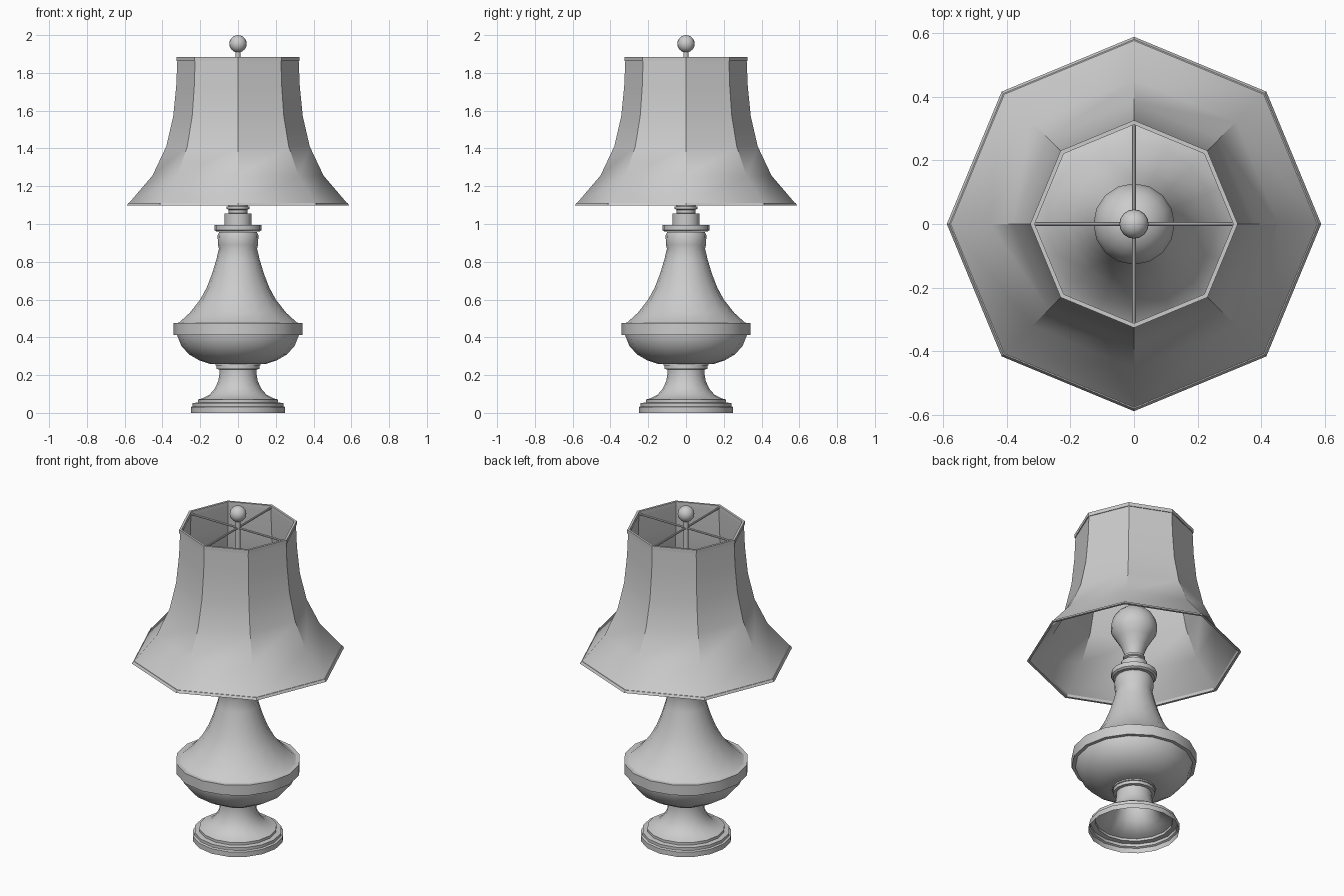
import bpy, bmesh, math
from mathutils import Vector

if "Cube" in bpy.data.objects:
    bpy.data.objects.remove(bpy.data.objects["Cube"])


def smooth(obj, angle=38):
    bpy.ops.object.select_all(action='DESELECT')
    obj.select_set(True)
    bpy.context.view_layer.objects.active = obj
    bpy.ops.object.shade_smooth_by_angle(angle=math.radians(angle))


def finish(name, bm):
    bmesh.ops.remove_doubles(bm, verts=bm.verts, dist=1e-5)
    me = bpy.data.meshes.new(name)
    bm.to_mesh(me)
    bm.free()
    obj = bpy.data.objects.new(name, me)
    bpy.context.collection.objects.link(obj)
    smooth(obj)
    return obj


def lathe(name, profile, sides=16, closed=False):
    """Spin (radius, z) points, listed from bottom to top, around z."""
    bm = bmesh.new()
    rings = []
    for i in range(sides):
        a = 2 * math.pi * i / sides
        rings.append([bm.verts.new((r * math.cos(a), r * math.sin(a), z))
                      for r, z in profile])
    n = len(profile)
    for i in range(sides):
        p, q = rings[i], rings[(i + 1) % sides]
        for j in range(n if closed else n - 1):
            k = (j + 1) % n
            bm.faces.new((p[j], q[j], q[k], p[k]))
    return finish(name, bm)


def rod(name, a, b, radius, sides=8):
    a, b = Vector(a), Vector(b)
    bm = bmesh.new()
    bmesh.ops.create_cone(bm, cap_ends=True, segments=sides, radius1=radius,
                          radius2=radius, depth=(b - a).length)
    rot = (b - a).to_track_quat('Z', 'Y').to_matrix()
    for v in bm.verts:
        v.co = rot @ v.co + (a + b) / 2
    return finish(name, bm)


# Hollow stepped foot with flared stem
lathe("foot", [(0.25, 0), (0.25, 0.03), (0.24, 0.035), (0.24, 0.052),
               (0.213, 0.055), (0.213, 0.07), (0.19, 0.077), (0.15, 0.097),
               (0.122, 0.13), (0.104, 0.17), (0.098, 0.21), (0.098, 0.23),
               (0.115, 0.232), (0.115, 0.25), (0.12, 0.252), (0.12, 0.262), (0, 0.262)])

# Bowl, belly band and concave neck of the body
lathe("body", [(0, 0.26), (0.15, 0.26), (0.205, 0.278), (0.26, 0.31),
               (0.3, 0.355), (0.322, 0.41), (0.322, 0.475), (0.31, 0.48),
               (0.255, 0.53), (0.2, 0.6), (0.165, 0.665), (0.138, 0.735),
               (0.115, 0.81), (0.101, 0.87), (0.106, 0.89), (0.108, 0.94),
               (0.1, 0.957), (0, 0.957)])
lathe("belly_band", [(0.31, 0.413), (0.342, 0.413), (0.342, 0.475), (0.31, 0.475)],
      closed=True)

# Collar disc, socket and bulb
lathe("collar", [(0, 0.96), (0.115, 0.96), (0.125, 0.968), (0.125, 0.995), (0, 0.995)])
lathe("socket", [(0.072, 0.99), (0.072, 1.055), (0.05, 1.057), (0.05, 1.075),
                 (0.06, 1.08), (0.06, 1.092), (0, 1.092)])
bulb = [(0.05, 1.085), (0.055, 1.115), (0.072, 1.16), (0.098, 1.205)]
bulb += [(0.128 * math.cos(math.radians(t)), 1.275 + 0.128 * math.sin(math.radians(t)))
         for t in (-12, 5, 22, 39, 56, 73)] + [(0, 1.403)]
lathe("bulb", bulb)

# Eight-sided flared shade with wall thickness and rim trims
outer = [(0.582, 1.105), (0.453, 1.256), (0.38, 1.41), (0.343, 1.57),
         (0.327, 1.73), (0.321, 1.875)]
inner = [(r - 0.008, z) for r, z in reversed(outer)]
lathe("shade", outer + inner, sides=8, closed=True)
lathe("shade_top_trim", [(0.312, 1.862), (0.326, 1.862), (0.326, 1.884), (0.312, 1.884)],
      sides=8, closed=True)
lathe("shade_bottom_trim", [(0.573, 1.098), (0.588, 1.098), (0.58, 1.112), (0.568, 1.112)],
      sides=8, closed=True)

# Cross-shaped shade support, centre rod and finial ball
rod("support_x", (-0.318, 0, 1.87), (0.318, 0, 1.87), 0.006)
rod("support_y", (0, -0.318, 1.87), (0, 0.318, 1.87), 0.006)
rod("centre_rod", (0, 0, 1.39), (0, 0, 1.93), 0.013, 12)
bm = bmesh.new()
bmesh.ops.create_uvsphere(bm, u_segments=16, v_segments=12, radius=0.046)
bmesh.ops.translate(bm, verts=bm.verts, vec=(0, 0, 1.954))
finish("finial", bm)
